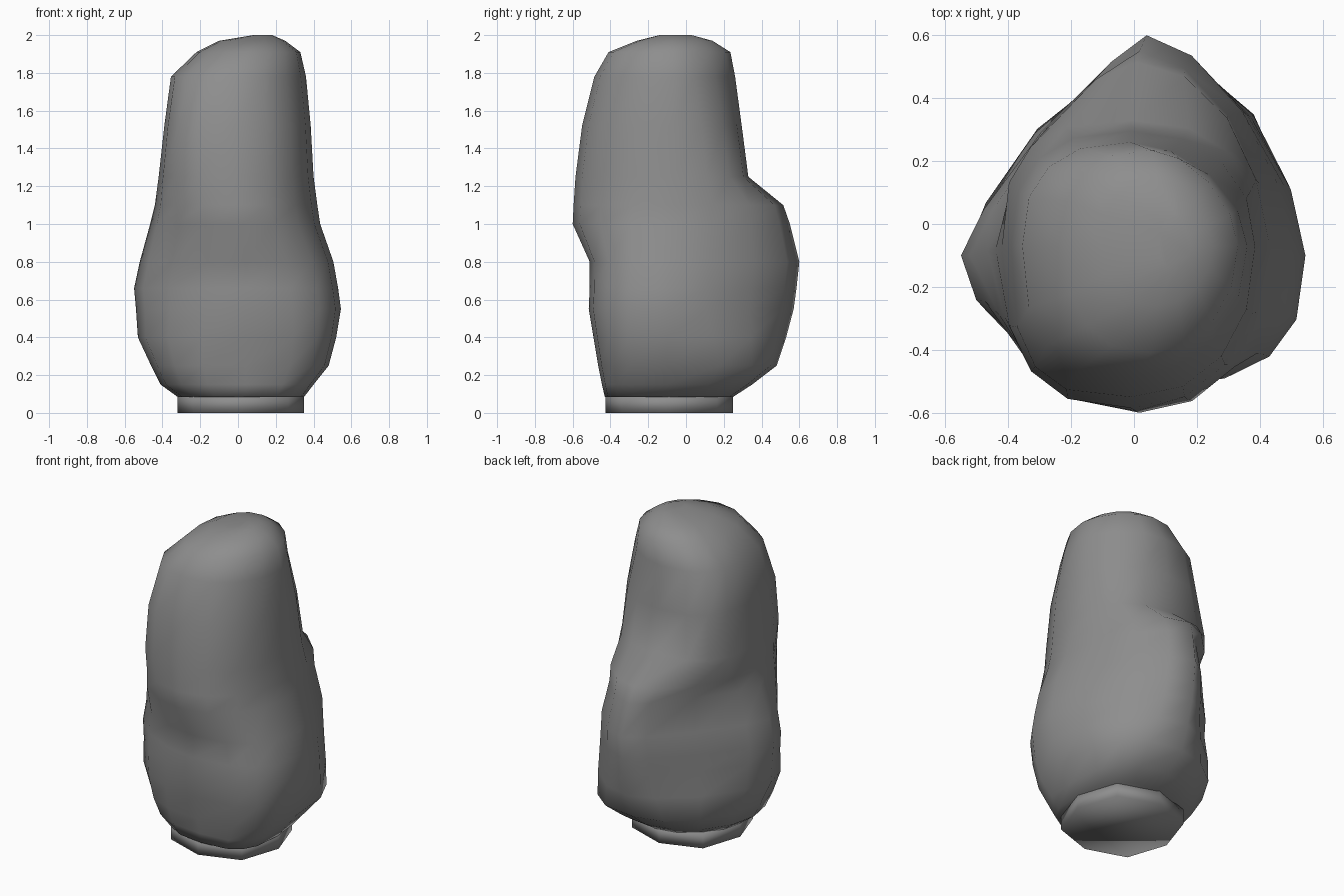
import bpy, bmesh, math

if "Cube" in bpy.data.objects:
    bpy.data.objects.remove(bpy.data.objects["Cube"], do_unlink=True)

stone = bpy.data.materials.new("stone_grey")
stone.use_nodes = True
GREY = (0.27, 0.27, 0.27, 1)
stone.diffuse_color = GREY
stone.node_tree.nodes["Principled BSDF"].inputs["Base Color"].default_value = GREY


def ring(z, left, right, front, back, centre, powers, sides):
    """Rounded outline whose four quadrants each have their own fullness."""
    cx, cy = centre
    points = []
    for i in range(sides):
        a = math.tau * i / sides
        c, s = math.cos(a), math.sin(a)
        n = powers[int(4 * i / sides)]
        x = math.copysign(abs(c) ** (2 / n), c) if abs(c) > 1e-6 else 0
        y = math.copysign(abs(s) ** (2 / n), s) if abs(s) > 1e-6 else 0
        points.append((cx + x * (right - cx if x > 0 else cx - left),
                       cy + y * (back - cy if y > 0 else cy - front), z))
    return points


def loft(name, rings):
    """Skin a stack of rings, cap both ends and shade smooth."""
    bm = bmesh.new()
    loops = [[bm.verts.new(p) for p in r] for r in rings]
    n = len(loops[0])
    for low, high in zip(loops, loops[1:]):
        for i in range(n):
            j = (i + 1) % n
            bm.faces.new((low[i], low[j], high[j], high[i]))
    bm.faces.new(loops[0][::-1])
    bm.faces.new(loops[-1])
    for f in bm.faces:
        f.smooth = True
    mesh = bpy.data.meshes.new(name)
    bm.to_mesh(mesh)
    bm.free()
    mesh.materials.append(stone)
    obj = bpy.data.objects.new(name, mesh)
    bpy.context.collection.objects.link(obj)
    return obj


# Body: height, then left, right, front and back limits
PROFILE = [
    (0.085, -0.32, 0.35, -0.43, 0.25),
    (0.15, -0.41, 0.40, -0.445, 0.35),
    (0.25, -0.46, 0.48, -0.465, 0.48),
    (0.40, -0.53, 0.52, -0.49, 0.53),
    (0.55, -0.54, 0.545, -0.515, 0.57),
    (0.66, -0.55, 0.53, -0.51, 0.585),
    (0.80, -0.52, 0.505, -0.51, 0.60),
    (1.00, -0.465, 0.435, -0.60, 0.55),
    (1.10, -0.44, 0.42, -0.595, 0.515),
    (1.25, -0.42, 0.40, -0.585, 0.33),
    (1.52, -0.39, 0.385, -0.55, 0.295),
    (1.78, -0.355, 0.36, -0.485, 0.26),
    (1.91, -0.22, 0.33, -0.41, 0.235),
    (1.97, -0.10, 0.25, -0.26, 0.14),
    (2.00, 0.08, 0.18, -0.14, 0.03),
]

# Corner fullness by height: back right, back left, front left, front right
# (right here meaning the +x side)
FULLNESS = [
    (0.25, (2.7, 1.9, 2.4, 3.1)),
    (0.40, (2.0, 1.45, 2.1, 3.0)),
    (0.55, (1.65, 1.25, 1.85, 2.7)),
    (0.75, (1.6, 1.22, 1.8, 2.6)),
    (1.05, (1.8, 1.15, 2.1, 2.0)),
    (1.25, (2.4, 2.8, 2.7, 2.2)),
    (1.52, (2.2, 2.6, 3.1, 2.2)),
    (1.85, (1.7, 2.5, 2.4, 2.0)),
]


def fullness(z):
    """Blend the corner fullness between the listed heights."""
    for (z0, low), (z1, high) in zip(FULLNESS, FULLNESS[1:]):
        if z <= z1:
            t = max(0, (z - z0) / (z1 - z0))
            return [a + (b - a) * t for a, b in zip(low, high)]
    return FULLNESS[-1][1]


rings = []
for z, *limits in PROFILE:
    t = min(1, max(0, (z - 0.8) / 0.45))
    centre = (0.04 - 0.05 * t, -0.10 + 0.03 * t)
    if z > 1.8:
        centre = ((limits[0] + limits[1]) / 2, -0.07)
    rings.append(ring(z, *limits, centre, fullness(z), 16))
loft("rock_body", rings)

# Base: short eight-sided plinth set into the underside
loft("base_plinth", [ring(z, -0.32, 0.35, -0.425, 0.25, (0.015, -0.09), (2.4,) * 4, 8)
                     for z in (0, 0.095)])
